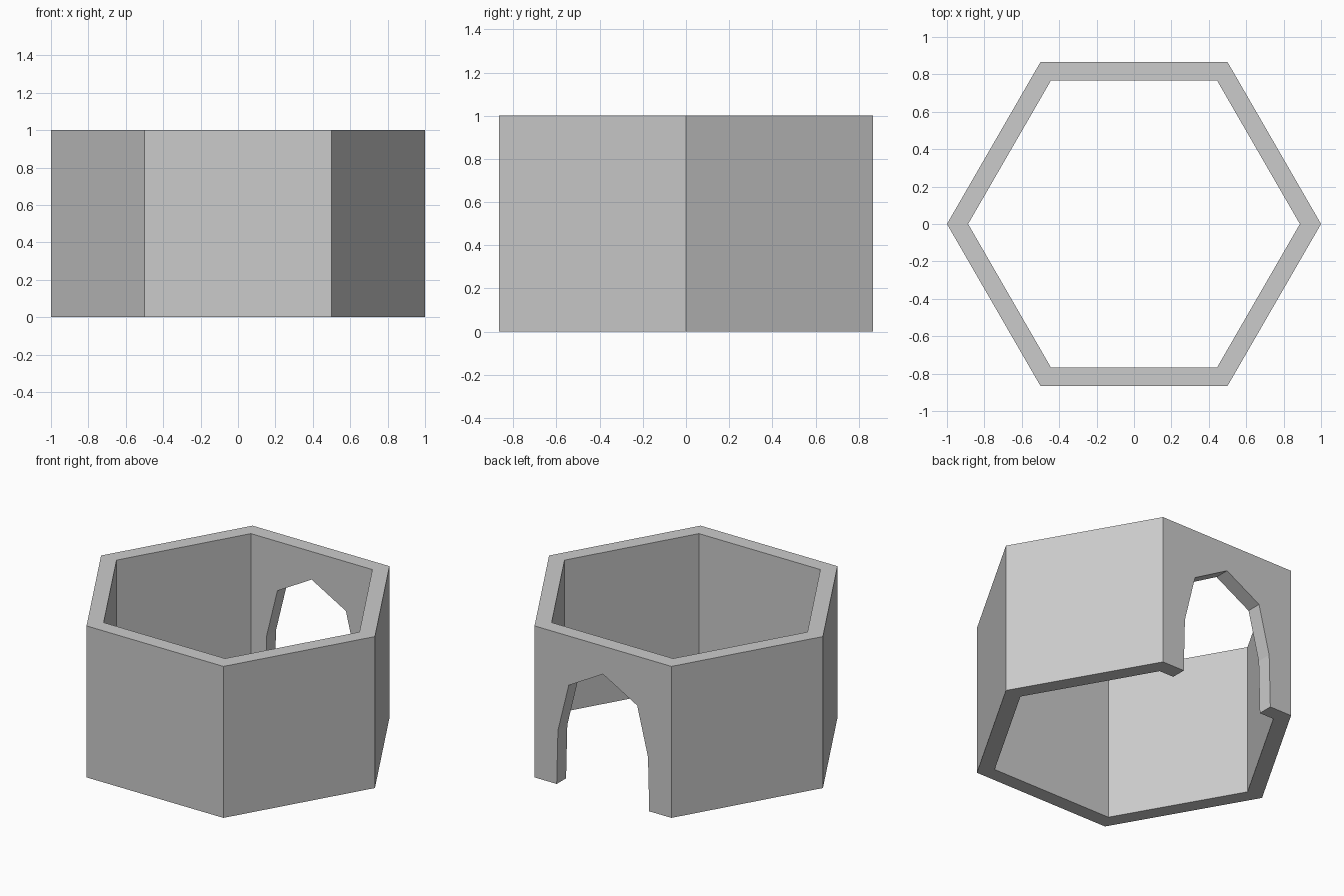
import bpy, bmesh
from math import cos, sin, pi

if "Cube" in bpy.data.objects:
    bpy.data.objects.remove(bpy.data.objects["Cube"])

OUTER, INNER, HEIGHT = 1.0, 0.887, 1.0
WALL_Y = OUTER * cos(pi / 6)


def ring(bm, radius, z):
    return [bm.verts.new((radius * cos(i * pi / 3), radius * sin(i * pi / 3), z))
            for i in range(6)]


def make_object(name, bm):
    bmesh.ops.recalc_face_normals(bm, faces=bm.faces)
    mesh = bpy.data.meshes.new(name)
    bm.to_mesh(mesh)
    bm.free()
    obj = bpy.data.objects.new(name, mesh)
    bpy.context.collection.objects.link(obj)
    return obj


# hexagonal wall: four rings joined into a closed tube with thickness
bm = bmesh.new()
rings = [ring(bm, OUTER, 0), ring(bm, OUTER, HEIGHT),
         ring(bm, INNER, HEIGHT), ring(bm, INNER, 0)]
for r in range(4):
    a, b = rings[r], rings[(r + 1) % 4]
    for i in range(6):
        j = (i + 1) % 6
        bm.faces.new((a[i], a[j], b[j], b[i]))
wall = make_object("hexagonal_wall", bm)

# faceted archway cutter, half profile mirrored, running through the back wall
half = [(0.338, -0.1), (0.338, 0.0), (0.329, 0.355), (0.25, 0.675)]
profile = half + [(0.0, 0.815)] + [(-x, z) for x, z in reversed(half)]
bm = bmesh.new()
face = bm.faces.new([bm.verts.new((x, WALL_Y - 0.25, z)) for x, z in profile])
ext = bmesh.ops.extrude_face_region(bm, geom=[face])
bmesh.ops.translate(bm, vec=(0, 0.5, 0),
                    verts=[g for g in ext["geom"] if isinstance(g, bmesh.types.BMVert)])
cutter = make_object("archway_cutter", bm)
cutter.hide_render = True

# cut the archway, then remove the helper
cut = wall.modifiers.new("archway", 'BOOLEAN')
cut.operation = 'DIFFERENCE'
cut.solver = 'EXACT'
cut.object = cutter
bpy.context.view_layer.objects.active = wall
wall.select_set(True)
bpy.ops.object.modifier_apply(modifier=cut.name)
bpy.data.objects.remove(cutter)
